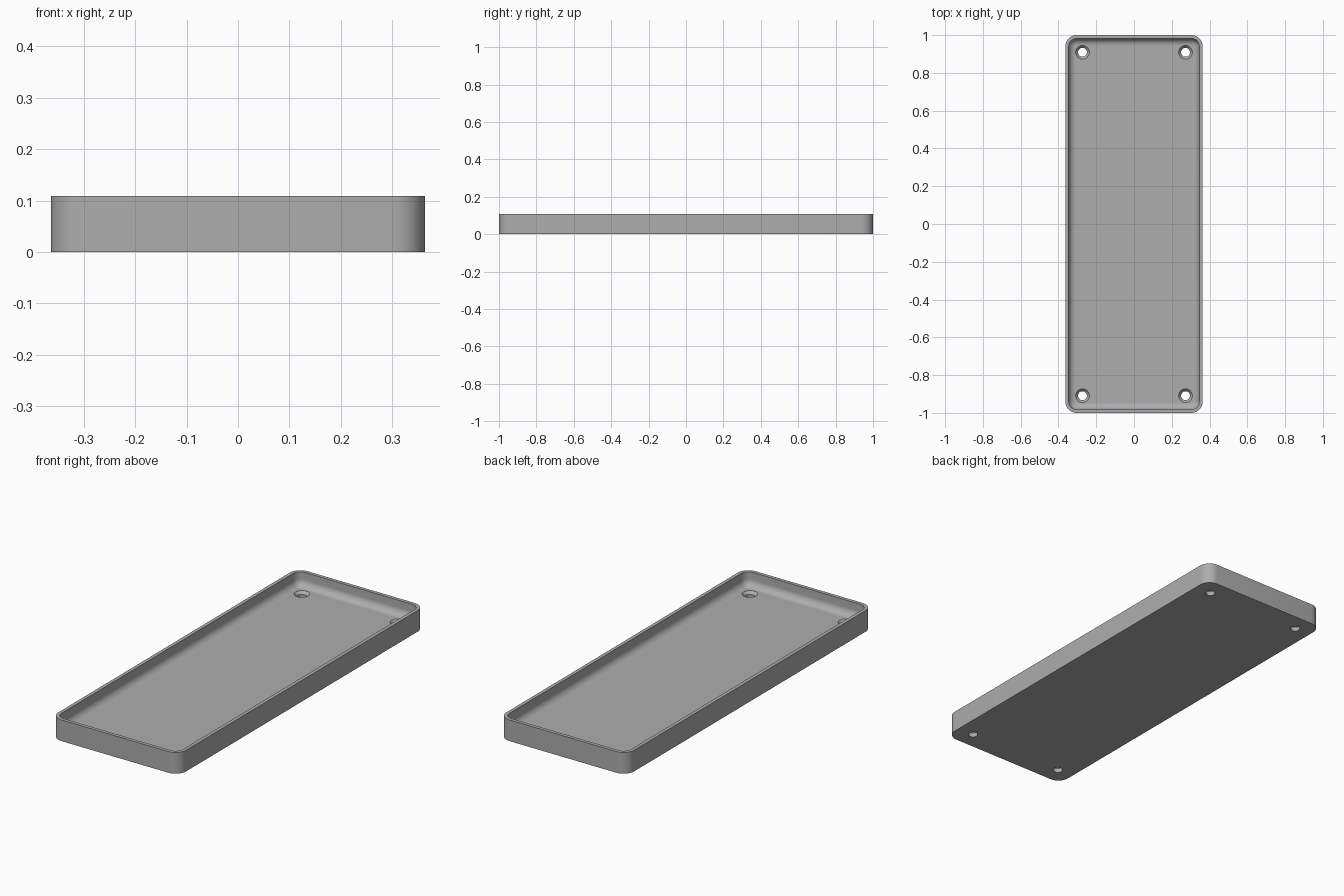
import bpy, bmesh, math

cube = bpy.data.objects.get("Cube")
if cube:
    bpy.data.objects.remove(cube)

HALF_X, HALF_Y, HEIGHT = 0.3636, 1.0, 0.109
CORNER, WALL, FLOOR, FILLET = 0.06, 0.018, 0.036, 0.036
SEGS = 10

grey = bpy.data.materials.new("plain grey")
grey.use_nodes = True
colour = (0.42, 0.42, 0.42, 1)
grey.diffuse_color = colour
grey.node_tree.nodes["Principled BSDF"].inputs["Base Color"].default_value = colour


def finish(name, bm):
    bmesh.ops.recalc_face_normals(bm, faces=bm.faces)
    mesh = bpy.data.meshes.new(name)
    bm.to_mesh(mesh)
    bm.free()
    mesh.materials.append(grey)
    obj = bpy.data.objects.new(name, mesh)
    bpy.context.collection.objects.link(obj)
    return obj


def loft(bm, rings):
    """Skin a list of point rings and cap both ends."""
    loops = [[bm.verts.new(p) for p in ring] for ring in rings]
    for a, b in zip(loops, loops[1:]):
        for i in range(len(a)):
            j = (i + 1) % len(a)
            bm.faces.new((a[i], a[j], b[j], b[i]))
    bm.faces.new(loops[0])
    bm.faces.new(loops[-1])


def rounded_ring(inset, z):
    r = CORNER - inset
    points = []
    for k, (sx, sy) in enumerate([(1, 1), (-1, 1), (-1, -1), (1, -1)]):
        for i in range(SEGS + 1):
            a = (k + i / SEGS) * math.pi / 2
            points.append((sx * (HALF_X - CORNER) + r * math.cos(a),
                           sy * (HALF_Y - CORNER) + r * math.sin(a), z))
    return points


def circle_ring(x, y, r, z, n=32):
    return [(x + r * math.cos(math.tau * i / n), y + r * math.sin(math.tau * i / n), z)
            for i in range(n)]


# Tray shell: outer wall, rim, inner wall, then a fillet down to the floor
profile = [(0, 0), (0, HEIGHT), (WALL, HEIGHT)]
for i in range(SEGS + 1):
    a = i / SEGS * math.pi / 2
    profile.append((WALL + FILLET * (1 - math.cos(a)),
                    FLOOR + FILLET * (1 - math.sin(a))))
bm = bmesh.new()
loft(bm, [rounded_ring(inset, z) for inset, z in profile])
tray = finish("tray", bm)

# Countersunk screw holes in the four corners
bm = bmesh.new()
for sx in (-1, 1):
    for sy in (-1, 1):
        x, y = sx * 0.2727, sy * 0.909
        loft(bm, [circle_ring(x, y, r, z) for r, z in
                  [(0.0235, -0.02), (0.0235, 0.022), (0.0365, FLOOR), (0.0365, 0.06)]])
cutter = finish("screw_hole_cutter", bm)
cutter.hide_render = True
cutter.hide_viewport = True

cut = tray.modifiers.new("screw holes", "BOOLEAN")
cut.operation = "DIFFERENCE"
cut.solver = "EXACT"
cut.object = cutter

# Bake the cut so the smooth shading follows the new edges
bpy.context.view_layer.update()
baked = bpy.data.meshes.new_from_object(
    tray.evaluated_get(bpy.context.evaluated_depsgraph_get()))
tray.modifiers.clear()
tray.data = baked
bpy.data.objects.remove(cutter)

bpy.ops.object.select_all(action="DESELECT")
tray.select_set(True)
bpy.context.view_layer.objects.active = tray
bpy.ops.object.shade_smooth_by_angle(angle=math.radians(30))
